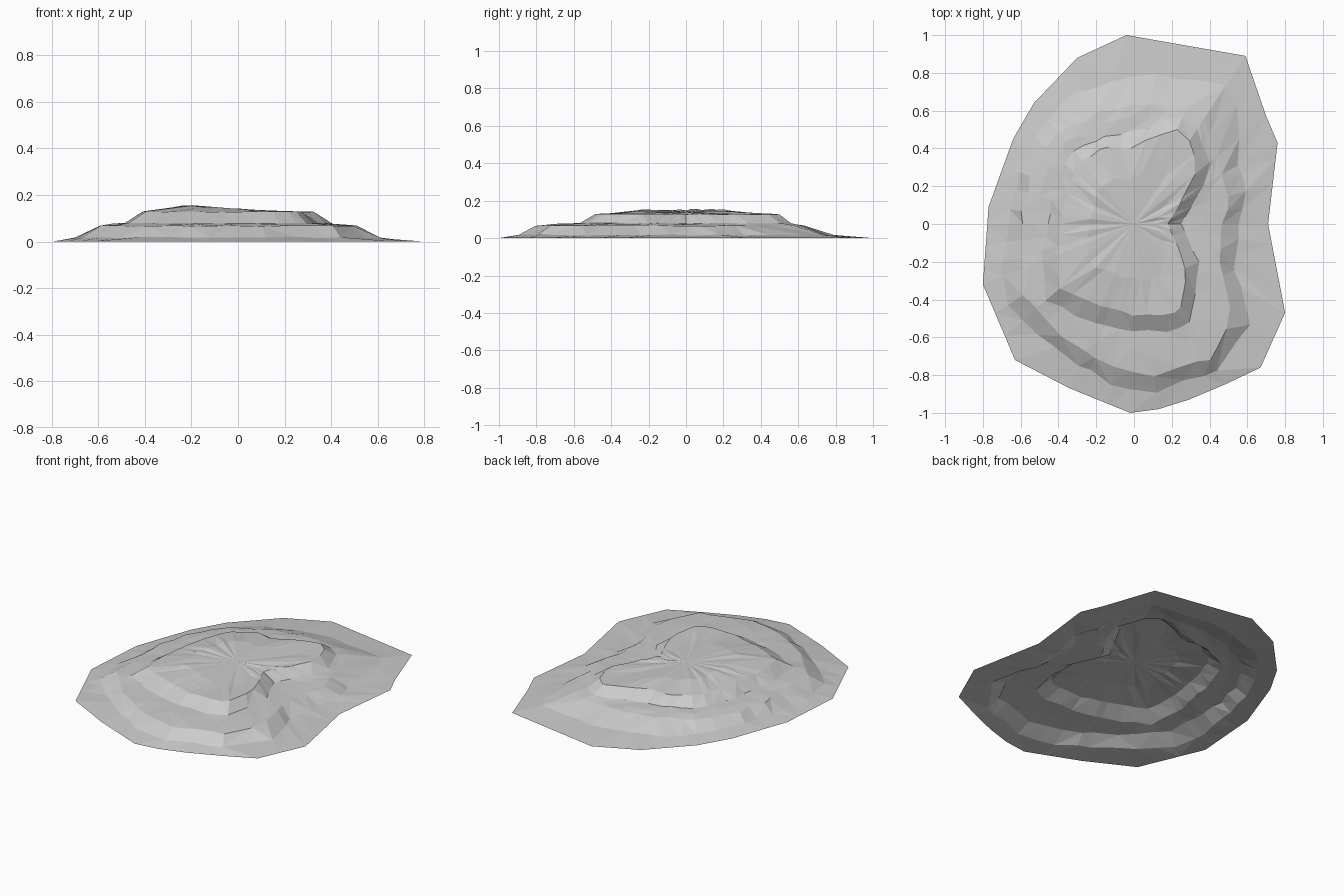
import bpy
import bmesh
import math
import random
from mathutils import Vector

random.seed(4)
RAYS = 44

if "Cube" in bpy.data.objects:
    bpy.data.objects.remove(bpy.data.objects["Cube"], do_unlink=True)

# Contours of the terraces in hundredths, counter-clockwise seen from above
base_edge = [(71, 0), (76, 43), (70, 57), (59, 89), (-4, 100), (-30, 88),
             (-53, 64), (-64, 45), (-77, 9), (-80, -32), (-63, -72), (-34, -87),
             (-2, -100), (13, -98), (29, -93), (48, -85), (67, -76), (80, -47)]
lower_foot = [(56, 1), (60, 20), (54, 36), (57, 60), (45, 76), (0, 80), (-30, 70),
              (-52, 50), (-66, 10), (-69, -20), (-66, -42), (-47, -63), (-11, -85),
              (13, -89), (44, -76), (61, -52), (53, -22)]
lower_rim = [(46, -4), (50, 12), (46, 25), (40, 45), (36, 60), (20, 64), (-15, 61),
             (-40, 48), (-53, 30), (-59, 8), (-59, -38), (-41, -58), (-11, -76),
             (12, -81), (42, -70), (52, -48), (45, -18)]
upper_foot = [(25, 0), (37, 20), (40, 32), (31, 55), (20, 57), (6, 50), (-13, 47),
              (-36, 37), (-43, 15), (-48, -15), (-47, -40), (-25, -51), (-5, -56),
              (20, -57), (31, -50), (34, -20)]
upper_rim = [(18, 0), (28, 18), (34, 30), (27, 50), (20, 50), (-5, 39), (-15, 41),
             (-31, 31), (-36, 13), (-41, -10), (-41, -34), (-22, -42), (0, -48),
             (20, -49), (28, -40), (27, -20)]


def cross(a, b):
    return a[0] * b[1] - a[1] * b[0]


def reach(contour, angle):
    """Distance from the centre to the contour along one direction."""
    ray = (math.cos(angle), math.sin(angle))
    best = 0.0
    for a, b in zip(contour, contour[1:] + contour[:1]):
        side = (b[0] - a[0], b[1] - a[1])
        slope = cross(ray, side)
        if abs(slope) < 1e-9:
            continue
        along, share = cross(a, side) / slope, cross(a, ray) / slope
        if along > 0 and -1e-6 <= share <= 1 + 1e-6:
            best = max(best, along / 100)
    return best


# Directions include the corners of the base so its outline stays crisp
corners = [math.atan2(y, x) % math.tau for x, y in base_edge]
angles = list(corners)
for i in range(RAYS):
    turn = math.tau * i / RAYS
    if min(abs(turn - c) for c in corners) > 0.06:
        angles.append(turn)
angles.sort()


def summit(x):
    """The summit is a little higher on the right half."""
    return 0.14 + 0.012 * max(-1, min(1, -x / 0.15))


def ring(bm, inner, outer, blend, height, wobble):
    """One loop of vertices between two contours."""
    loop = []
    for angle in angles:
        low, high = reach(inner, angle), reach(outer, angle)
        radius = low + (high - low) * blend
        radius *= 1 + random.uniform(-wobble, wobble)
        x, y = radius * math.cos(angle), radius * math.sin(angle)
        z = height(x) if callable(height) else height
        z += random.uniform(-wobble, wobble) * 0.15
        loop.append(bm.verts.new(Vector((x, y, max(z, 0)))))
    return loop


bm = bmesh.new()
center = [(0, 0)]
center_ring = [(x * 0.01, y * 0.01) for x, y in upper_rim]
loops = [
    ring(bm, lower_foot, base_edge, 1.0, 0.0, 0.0),
    ring(bm, lower_foot, base_edge, 0.0, 0.017, 0.018),
    ring(bm, lower_rim, lower_foot, 0.0, 0.067, 0.018),
    ring(bm, upper_foot, lower_rim, 0.5, 0.074, 0.02),
    ring(bm, upper_foot, lower_rim, 0.0, 0.079, 0.015),
    ring(bm, upper_rim, upper_foot, 0.0, 0.128, 0.015),
    ring(bm, center_ring, upper_rim, 0.6, summit, 0.03),
]

# Slopes and terraces between neighbouring loops
for outer, inner in zip(loops, loops[1:]):
    for i in range(len(angles)):
        j = (i + 1) % len(angles)
        quad = (outer[i], outer[j], inner[j], inner[i])
        if random.random() < 0.5:
            bm.faces.new((quad[0], quad[1], quad[2]))
            bm.faces.new((quad[0], quad[2], quad[3]))
        else:
            bm.faces.new((quad[0], quad[1], quad[3]))
            bm.faces.new((quad[1], quad[2], quad[3]))

# Gently domed summit
peak = bm.verts.new((0, 0, summit(0)))
for i, vert in enumerate(loops[-1]):
    bm.faces.new((vert, loops[-1][(i + 1) % len(angles)], peak))

mesh = bpy.data.meshes.new("terraced_mound")
bm.to_mesh(mesh)
bm.free()

# Plain stone colour
stone = bpy.data.materials.new("stone_grey")
stone.use_nodes = True
stone.diffuse_color = (0.6, 0.6, 0.6, 1)
stone.node_tree.nodes["Principled BSDF"].inputs["Base Color"].default_value = (0.6, 0.6, 0.6, 1)
mesh.materials.append(stone)

mound = bpy.data.objects.new("terraced_mound", mesh)
bpy.context.collection.objects.link(mound)
